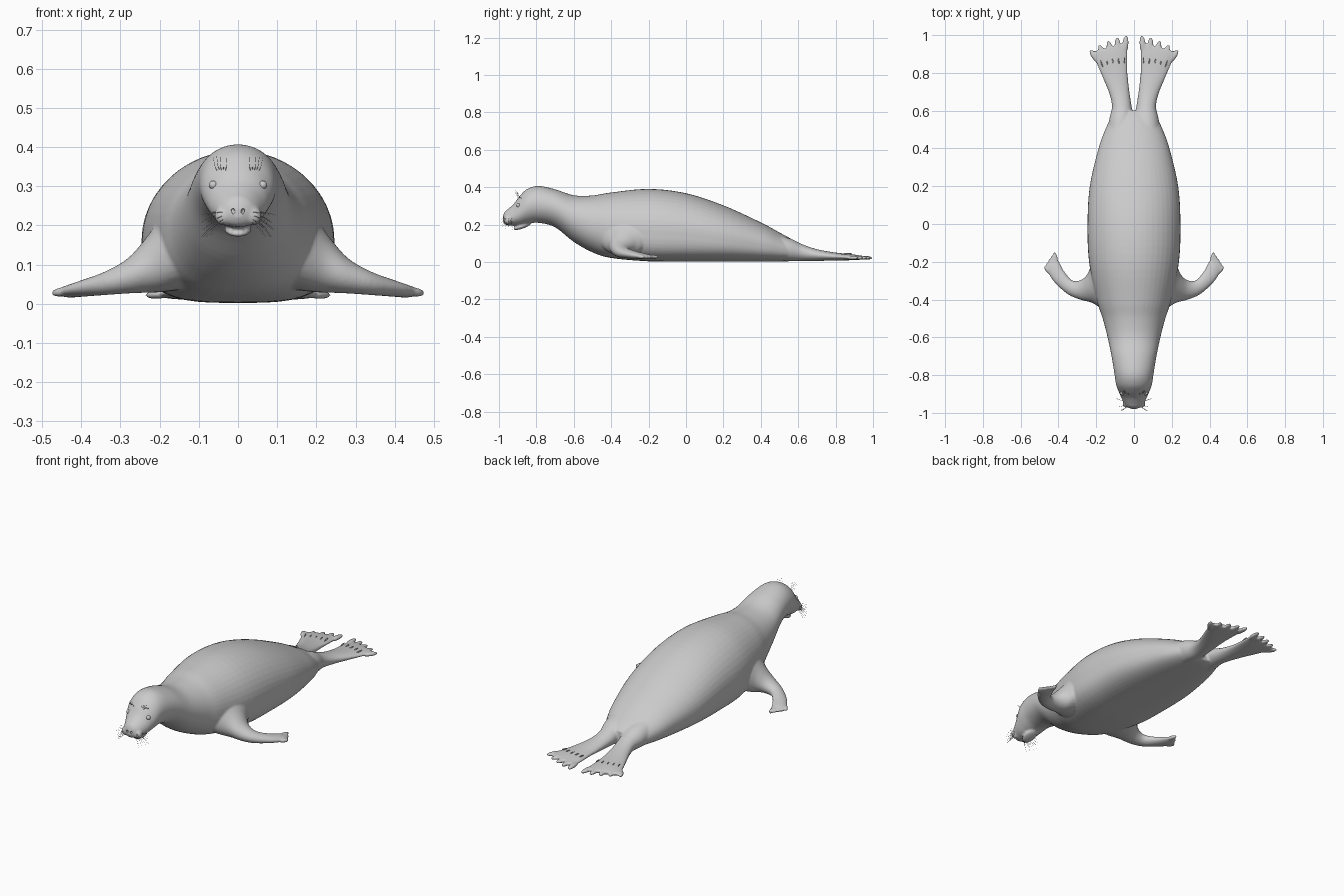
import bpy, bmesh, math, random
from mathutils import Vector, Matrix

if "Cube" in bpy.data.objects:
    bpy.data.objects.remove(bpy.data.objects["Cube"])

random.seed(4)
fur = bpy.data.materials.new("grey fur")
fur.diffuse_color = (0.6, 0.6, 0.6, 1)
fur.use_nodes = True
fur.node_tree.nodes["Principled BSDF"].inputs["Base Color"].default_value = fur.diffuse_color


def spow(v, e):
    return math.copysign(abs(v) ** e, v)


def smooth_rows(rows, n):
    """Catmull-Rom interpolation between rows of numbers."""
    out = []
    for i in range(len(rows) - 1):
        a, b, c, d = (rows[max(0, min(len(rows) - 1, k))] for k in (i - 1, i, i + 1, i + 2))
        for s in range(n):
            t = s / n
            out.append([0.5 * (2 * q + (r - p) * t + (2 * p - 5 * q + 4 * r - u) * t * t
                               + (3 * q - p - 3 * r + u) * t ** 3)
                        for p, q, r, u in zip(a, b, c, d)])
    return out + [list(rows[-1])]


def loft(bm, rings):
    loops = [[bm.verts.new(p) for p in ring] for ring in rings]
    n = len(loops[0])
    for a, b in zip(loops, loops[1:]):
        for i in range(n):
            bm.faces.new((a[i], a[(i + 1) % n], b[(i + 1) % n], b[i]))
    bm.faces.new(loops[0])
    bm.faces.new(loops[-1])


def trunk(bm, rows, n=48):
    """Rows: y, half width, bottom, top, height fraction of widest line, squareness below."""
    rings = []
    for y, w, zb, zt, f, e in smooth_rows(rows, 5):
        zm, ring = zb + (zt - zb) * f, []
        for i in range(n):
            a = 2 * math.pi * i / n
            c, s = math.cos(a), math.sin(a)
            if s >= 0:
                ring.append((w * c, y, zm + (zt - zm) * s))
            else:
                ring.append((w * spow(c, 2 / e), y, zm + (zm - zb) * spow(s, 2 / e)))
        rings.append(ring)
    loft(bm, rings)


def limb(bm, rows, side, n=28):
    """Rows: leading x, y, trailing x, y, bottom, top."""
    rings = []
    for lx, ly, tx, ty, zb, zt in smooth_rows(rows, 5):
        m, h = Vector(((lx + tx) / 2, (ly + ty) / 2)), Vector(((lx - tx) / 2, (ly - ty) / 2))
        ring = []
        for i in range(n):
            a = 2 * math.pi * i / n
            p = m + h * math.cos(a)
            ring.append((side * p.x, p.y, (zb + zt) / 2 + (zt - zb) / 2 * math.sin(a)))
        rings.append(ring)
    loft(bm, rings)


def blob(bm, start, end, width, thick, side=1):
    """Ellipsoid stretched from start to end."""
    a, b = Vector(start), Vector(end)
    a.x *= side
    b.x *= side
    rot = (b - a).to_track_quat('X', 'Z').to_matrix().to_4x4()
    size = Matrix.Diagonal(((b - a).length / 2, width, thick, 1))
    bmesh.ops.create_uvsphere(bm, u_segments=20, v_segments=12, radius=1,
                              matrix=Matrix.Translation((a + b) / 2) @ rot @ size)


def finish(name, bm):
    bmesh.ops.recalc_face_normals(bm, faces=bm.faces)
    for f in bm.faces:
        f.smooth = True
    me = bpy.data.meshes.new(name)
    bm.to_mesh(me)
    bm.free()
    ob = bpy.data.objects.new(name, me)
    me.materials.append(fur)
    bpy.context.collection.objects.link(ob)
    return ob


# Head, neck and torso
TRUNK = [(-.979, .014, .218, .245, .5, 2), (-.968, .038, .201, .27, .45, 2), (-.95, .053, .196, .285, .42, 2),
         (-.92, .067, .195, .312, .42, 2), (-.89, .08, .195, .352, .45, 2), (-.85, .095, .203, .39, .5, 2),
         (-.79, .104, .21, .407, .5, 2), (-.7, .119, .186, .389, .5, 2), (-.6, .14, .108, .357, .5, 2.1),
         (-.5, .166, .052, .356, .48, 2.3), (-.4, .198, .022, .372, .45, 2.7), (-.2, .238, .004, .391, .43, 3.2),
         (0, .246, .002, .368, .43, 3.2), (.2, .234, .002, .303, .43, 3), (.4, .188, .002, .212, .45, 2.8),
         (.5, .152, .003, .158, .45, 2.6), (.56, .122, .005, .125, .45, 2.4), (.6, .085, .012, .095, .45, 2)]
# Front flipper, from shoulder to hand
FRONT = [(.10, -.50, .12, -.16, .04, .29), (.165, -.455, .215, -.21, .03, .22), (.22, -.418, .25, -.27, .028, .165),
         (.28, -.402, .285, -.298, .026, .115), (.35, -.372, .328, -.298, .022, .082),
         (.42, -.31, .37, -.25, .018, .06), (.46, -.25, .398, -.198, .016, .046), (.465, -.225, .415, -.18, .02, .038)]
# Rear flipper, from hip to fan
REAR = [(.01, .42, .15, .42, .012, .16), (.004, .55, .132, .55, .006, .128), (.012, .62, .117, .62, .006, .096),
        (.024, .7, .131, .69, .006, .07), (.034, .8, .168, .78, .008, .052), (.034, .9, .207, .87, .01, .042),
        (.037, .96, .226, .91, .013, .034)]
bm = bmesh.new()
trunk(bm, TRUNK)
for side in (1, -1):
    limb(bm, FRONT, side)
    limb(bm, REAR, side)
    for i in range(5):
        t = i / 4
        # Front fingers
        blob(bm, (.442 - .035 * t, -.265 + .055 * t, .03),
             (.474 - .05 * t, -.222 + .075 * t, .027), .011, .011, side)
        # Rear toes
        blob(bm, (.05 + .13 * t, .90 - .05 * t, .024),
             (.041 + .193 * t, 1.0 - .078 * t ** 1.5, .022), .017, .011, side)
    # Whisker pads
    blob(bm, (.04, -.93, .222), (.03, -.972, .228), .026, .026, side)
# Lower jaw
blob(bm, (0, -.83, .207), (0, -.924, .175), .036, .013)
body = finish("body", bm)
rm = body.modifiers.new("blend", 'REMESH')
rm.mode, rm.voxel_size, rm.use_smooth_shade = 'VOXEL', .0055, True
sm = body.modifiers.new("soften", 'SMOOTH')
sm.factor, sm.iterations = .5, 5

# Nostril cutters
bm = bmesh.new()
for side in (1, -1):
    blob(bm, (.008, -.985, .232), (.018, -.965, .242), .004, .006, side)
cutter = finish("nostril_cutter", bm)
cutter.hide_render = True
cutter.hide_set(True)
cut = body.modifiers.new("nostrils", 'BOOLEAN')
cut.operation, cut.object = 'DIFFERENCE', cutter

# Eyes with lids, and claws on the rear flippers
for side, label in ((1, "left"), (-1, "right")):
    bm = bmesh.new()
    blob(bm, (.052, -.899, .303), (.074, -.893, .303), .011, .011, side)
    finish(label + "_eye", bm)
    bm = bmesh.new()
    for i in range(5):
        t = i / 4
        blob(bm, (.05 + .115 * t, .85 - .02 * t, .041),
             (.052 + .125 * t, .885 - .02 * t, .046), .003, .004, side)
    finish(label + "_rear_claws", bm)


def hairs(name, strands):
    cu = bpy.data.curves.new(name, 'CURVE')
    cu.dimensions, cu.bevel_depth, cu.bevel_resolution = '3D', .0008, 0
    for pts in strands:
        sp = cu.splines.new('POLY')
        sp.points.add(len(pts) - 1)
        for k, p in enumerate(pts):
            sp.points[k].co = (*p, 1)
            sp.points[k].radius = 1 - .6 * k / (len(pts) - 1)
    cu.materials.append(fur)
    bpy.context.collection.objects.link(bpy.data.objects.new(name, cu))


# Muzzle whiskers and brow hairs
for side, label in ((1, "left"), (-1, "right")):
    muzzle, brow = [], []
    for i in range(16):
        u, v = (i % 4) / 3, (i // 4) / 3
        root = Vector((.036 + .018 * u, -.968 + .03 * u, .208 + .026 * v))
        out = Vector((.03 + .012 * random.random(), -.022 + .035 * u, -.03 + .03 * v))
        muzzle.append([((root.x + out.x * t) * side, root.y + out.y * t,
                        root.z + out.z * t - .008 * t * t) for t in (0, .33, .66, 1)])
    for i in range(5):
        root = Vector((.032 + .005 * i, -.889 + .003 * i, .338 + .003 * (i % 2)))
        out = Vector((-.004 + .004 * i, -.025, .035 + .008 * random.random()))
        brow.append([((root.x + out.x * t) * side, root.y + out.y * t,
                      root.z + out.z * t * t) for t in (0, .5, 1)])
    hairs(label + "_whiskers", muzzle)
    hairs(label + "_brow_hairs", brow)
